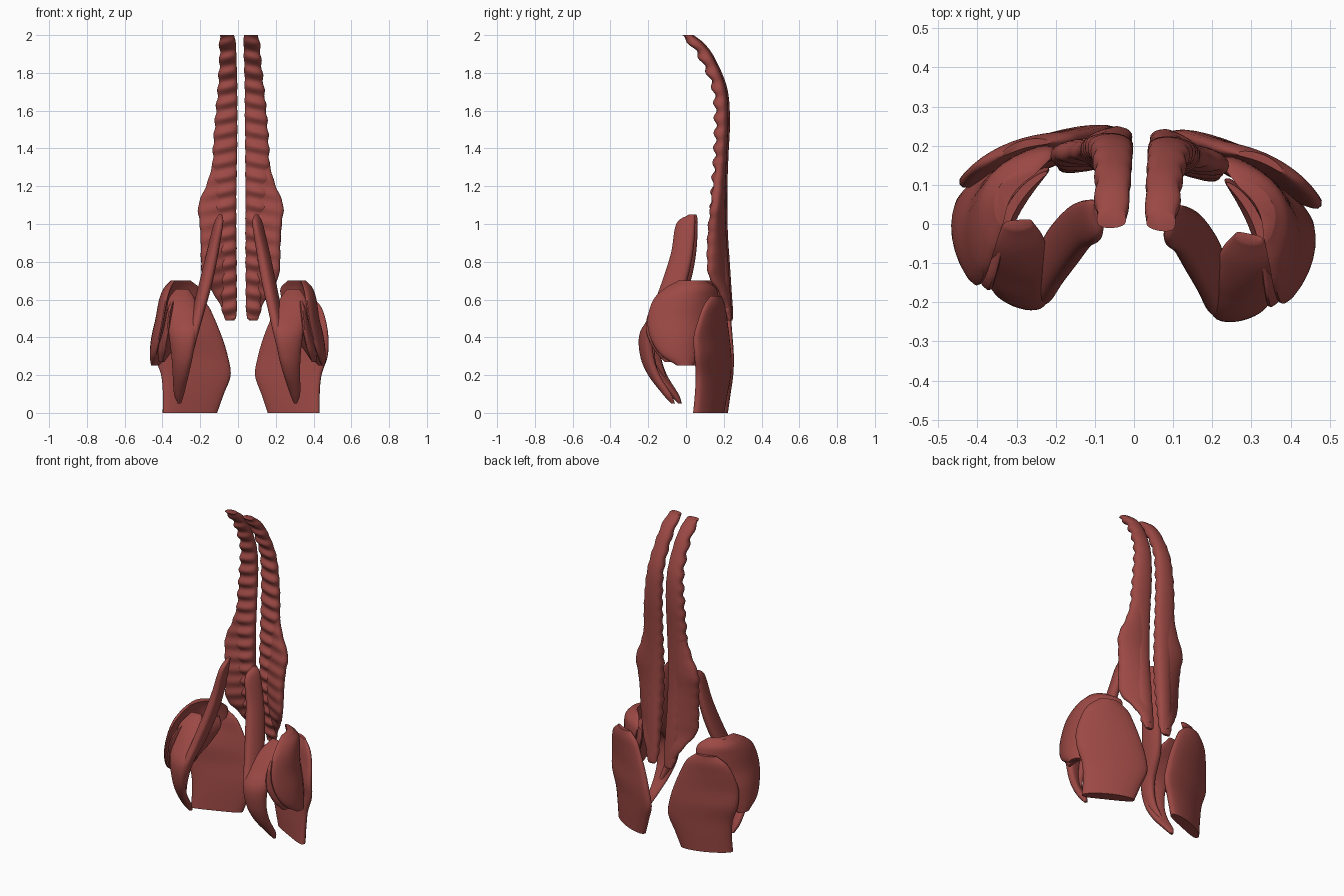
import bpy, bmesh, math
from mathutils import Vector, Matrix

mat = bpy.data.materials.new("muscle_red")
mat.diffuse_color = (0.33, 0.066, 0.058, 1)
TWIST = Matrix.Rotation(-0.06, 3, 'Z')      # whole pelvis is turned slightly


def catmull(vals, t):
    """Smooth interpolation through a list of vectors, t in 0..1."""
    n = len(vals) - 1
    i = min(int(t * n), n - 1)
    f = t * n - i
    p1, p2 = vals[i], vals[i + 1]
    p0 = vals[i - 1] if i else p1 * 2 - p2
    p3 = vals[i + 2] if i + 2 <= n else p2 * 2 - p1
    return (p1 * 2 + (p2 - p0) * f + (p0 * 2 - p1 * 5 + p2 * 4 - p3) * f * f
            + (p1 * 3 - p0 - p2 * 3 + p3) * f ** 3) * 0.5


def muscle(name, sections, bulge=0.0, ripple=0.0, rings=60, seg=28, shift=0.0):
    """Loft flat lens sections (z, inner x/y, outer x/y, half thickness, bow) on both sides."""
    keys = [Vector(list(s) + [bulge] * (7 - len(s))) for s in sections]
    for side, label in ((1, "right"), (-1, "left")):
        bm = bmesh.new()
        loops = []
        for r in range(rings + 1):
            z, ax, ay, bx, by, h, bow = catmull(keys, r / rings)
            a, b = Vector((ax, ay, 0)), Vector((bx, by, 0))
            d = b - a
            n = Vector((-d.y, d.x, 0)).normalized()     # points to the back / outside
            ring = []
            for k in range(seg):
                t = 2 * math.pi * k / seg
                s = (1 - math.cos(t)) / 2
                sn = math.sin(t)
                off = math.copysign(abs(sn) ** 0.75, sn) * max(h, 0.004)
                p = a + d * s + n * (off + bow * 4 * s * (1 - s))
                if ripple:                               # rib-like ridges in front and outside
                    w = math.sin(2 * math.pi * (z + 0.2 * p.x) / 0.078)
                    p -= n * ripple * w * max(0, -sn)
                    p += d.normalized() * ripple * 0.8 * w * (s * 1.2 - 0.3) * (0.6 - 0.4 * sn)
                p = TWIST @ Vector((p.x * side, p.y, max(0, min(2, z))))
                p.x += shift
                ring.append(bm.verts.new(p))
            loops.append(ring)
        for lo, hi in zip(loops, loops[1:]):
            for k in range(seg):
                j = (k + 1) % seg
                bm.faces.new((lo[k], lo[j], hi[j], hi[k]))
        bm.faces.new(loops[0])
        bm.faces.new(loops[-1])
        bmesh.ops.recalc_face_normals(bm, faces=bm.faces)
        me = bpy.data.meshes.new(name)
        bm.to_mesh(me)
        bm.free()
        me.shade_smooth()
        me.set_sharp_from_angle(angle=math.radians(50))
        me.materials.append(mat)
        ob = bpy.data.objects.new(f"{name}_{label}", me)
        bpy.context.collection.objects.link(ob)


# Long ridged columns beside the spine
muscle("spinal_column", [
    (0.49, 0.04, 0.235, 0.085, 0.235, 0.008),
    (0.53, 0.025, 0.225, 0.10, 0.225, 0.02),
    (0.75, 0.024, 0.20, 0.12, 0.19, 0.036),
    (0.95, 0.024, 0.18, 0.13, 0.175, 0.040),
    (1.15, 0.024, 0.18, 0.145, 0.175, 0.036),
    (1.35, 0.022, 0.19, 0.15, 0.185, 0.032),
    (1.55, 0.02, 0.197, 0.138, 0.192, 0.034),
    (1.72, 0.02, 0.182, 0.122, 0.178, 0.034),
    (1.87, 0.02, 0.12, 0.11, 0.115, 0.036),
    (1.95, 0.021, 0.065, 0.107, 0.06, 0.036),
    (2.00, 0.025, 0.01, 0.103, 0.005, 0.03)],
    ripple=0.009, rings=200, shift=0.005)

# Broad sheets on the outer side of the lower back
muscle("lower_back_sheet", [
    (0.53, 0.04, 0.235, 0.09, 0.23, 0.01),
    (0.62, 0.035, 0.225, 0.14, 0.20, 0.02),
    (0.71, 0.035, 0.22, 0.195, 0.145, 0.026),
    (0.78, 0.035, 0.21, 0.207, 0.135, 0.032),
    (0.90, 0.035, 0.195, 0.21, 0.14, 0.036),
    (1.00, 0.035, 0.185, 0.217, 0.15, 0.036),
    (1.10, 0.035, 0.183, 0.225, 0.165, 0.034),
    (1.22, 0.04, 0.183, 0.178, 0.175, 0.03),
    (1.34, 0.05, 0.19, 0.145, 0.185, 0.024)],
    bulge=0.004, ripple=0.004, rings=90, shift=0.005)

# Strips from the lower spine down to the groin
muscle("hip_flexor_strip", [
    (1.05, 0.09, 0.02, 0.10, 0.05, 0.008),
    (1.00, 0.09, -0.045, 0.118, 0.055, 0.022),
    (0.85, 0.12, -0.07, 0.148, 0.045, 0.03),
    (0.70, 0.152, -0.115, 0.178, 0.015, 0.034),
    (0.55, 0.188, -0.17, 0.213, -0.04, 0.032),
    (0.42, 0.218, -0.22, 0.24, -0.13, 0.028),
    (0.30, 0.245, -0.215, 0.265, -0.15, 0.022),
    (0.18, 0.28, -0.165, 0.295, -0.12, 0.012)])

# Fan inside the hip that joins the strip
muscle("inner_hip_fan", [
    (0.05, 0.30, -0.05, 0.315, -0.045, 0.01),
    (0.10, 0.283, -0.09, 0.332, -0.07, 0.022),
    (0.20, 0.255, -0.17, 0.335, -0.13, 0.026),
    (0.30, 0.23, -0.21, 0.34, -0.165, 0.03),
    (0.42, 0.21, -0.21, 0.355, -0.17, 0.032),
    (0.52, 0.205, -0.14, 0.37, -0.12, 0.03),
    (0.60, 0.225, -0.06, 0.365, -0.07, 0.028),
    (0.655, 0.26, -0.01, 0.33, -0.02, 0.012)], bulge=-0.004)

# Large rear plates, cut flat at the bottom
muscle("rear_hip_plate", [
    (0.00, 0.135, 0.20, 0.415, 0.07, 0.034),
    (0.10, 0.10, 0.215, 0.415, 0.08, 0.036),
    (0.20, 0.065, 0.232, 0.425, 0.085, 0.036),
    (0.30, 0.08, 0.235, 0.458, 0.08, 0.036),
    (0.40, 0.11, 0.228, 0.462, 0.075, 0.034),
    (0.50, 0.15, 0.218, 0.445, 0.10, 0.028),
    (0.57, 0.185, 0.208, 0.415, 0.125, 0.024),
    (0.62, 0.24, 0.195, 0.36, 0.155, 0.01)], bulge=0.012, shift=0.012)

# Outer hip shells, arched over the side (sections run front to back)
# Section ends are given rear first, so the bow pushes outward
muscle("outer_hip_shell", [
    (0.25, 0.43, 0.06, 0.45, -0.02, 0.012, 0.008),
    (0.31, 0.37, 0.11, 0.435, -0.11, 0.025, 0.035),
    (0.40, 0.31, 0.15, 0.41, -0.165, 0.028, 0.065),
    (0.50, 0.26, 0.175, 0.39, -0.18, 0.028, 0.075),
    (0.60, 0.225, 0.185, 0.375, -0.15, 0.03, 0.08),
    (0.66, 0.22, 0.17, 0.36, -0.09, 0.03, 0.07),
    (0.70, 0.26, 0.12, 0.34, -0.02, 0.02, 0.035)])

# Smaller shells beneath them
muscle("deep_hip_shell", [
    (0.27, 0.395, 0.02, 0.40, -0.09, 0.01, 0.01),
    (0.34, 0.35, 0.06, 0.385, -0.15, 0.026, 0.025),
    (0.44, 0.28, 0.10, 0.365, -0.19, 0.026, 0.035),
    (0.54, 0.23, 0.13, 0.355, -0.17, 0.022, 0.035),
    (0.61, 0.23, 0.12, 0.335, -0.08, 0.012, 0.03)])
